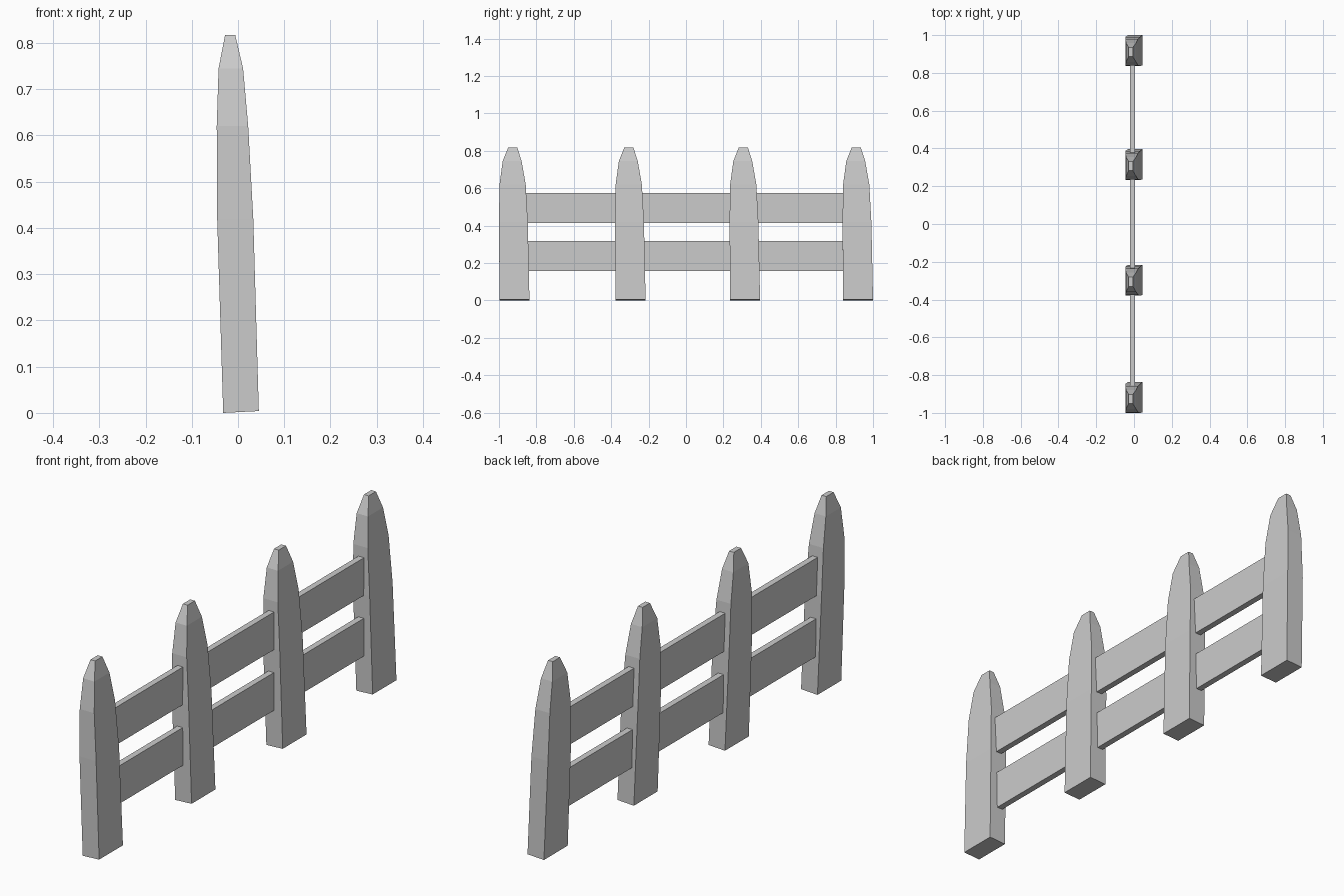
import bpy, bmesh

if "Cube" in bpy.data.objects:
    bpy.data.objects.remove(bpy.data.objects["Cube"])

# Post cross-sections from bottom to tip: z, x min, x max, y min, y max
SECTIONS = [
    (0.000, -0.032, 0.045, -0.997, -0.837),
    (0.420, -0.045, 0.033, -1.000, -0.846),
    (0.620, -0.046, 0.022, -0.997, -0.857),
    (0.745, -0.042, 0.011, -0.980, -0.879),
    (0.817, -0.028, -0.006, -0.951, -0.902),
]


def finish(name, bm):
    bmesh.ops.recalc_face_normals(bm, faces=bm.faces)
    mesh = bpy.data.meshes.new(name)
    bm.to_mesh(mesh)
    bm.free()
    obj = bpy.data.objects.new(name, mesh)
    bpy.context.collection.objects.link(obj)
    return obj


def make_post(name, dy):
    bm = bmesh.new()
    rings = []
    for i, (z, x0, x1, y0, y1) in enumerate(SECTIONS):
        # the foot is cut very slightly askew
        tilt = 0.004 if i == 0 else 0.0
        rings.append([bm.verts.new(co) for co in (
            (x0, y0 + dy, z), (x1, y0 + dy, z + tilt),
            (x1, y1 + dy, z + tilt), (x0, y1 + dy, z))])
    for a, b in zip(rings, rings[1:]):
        for k in range(4):
            n = (k + 1) % 4
            bm.faces.new((a[k], a[n], b[n], b[k]))
    bm.faces.new(rings[0][::-1])
    bm.faces.new(rings[-1])
    return finish(name, bm)


def make_rail(name, z0, z1):
    bm = bmesh.new()
    bmesh.ops.create_cube(bm, size=1)
    bmesh.ops.scale(bm, vec=(0.026, 1.74, z1 - z0), verts=bm.verts)
    bmesh.ops.translate(bm, vec=(-0.008, 0, (z0 + z1) / 2), verts=bm.verts)
    return finish(name, bm)


# Four tapering posts
for i, dy in enumerate((0.0, 0.621, 1.233, 1.837)):
    make_post(f"post_{i + 1}", dy)

# Two horizontal rails running through the posts
make_rail("lower_rail", 0.157, 0.318)
make_rail("upper_rail", 0.415, 0.575)
